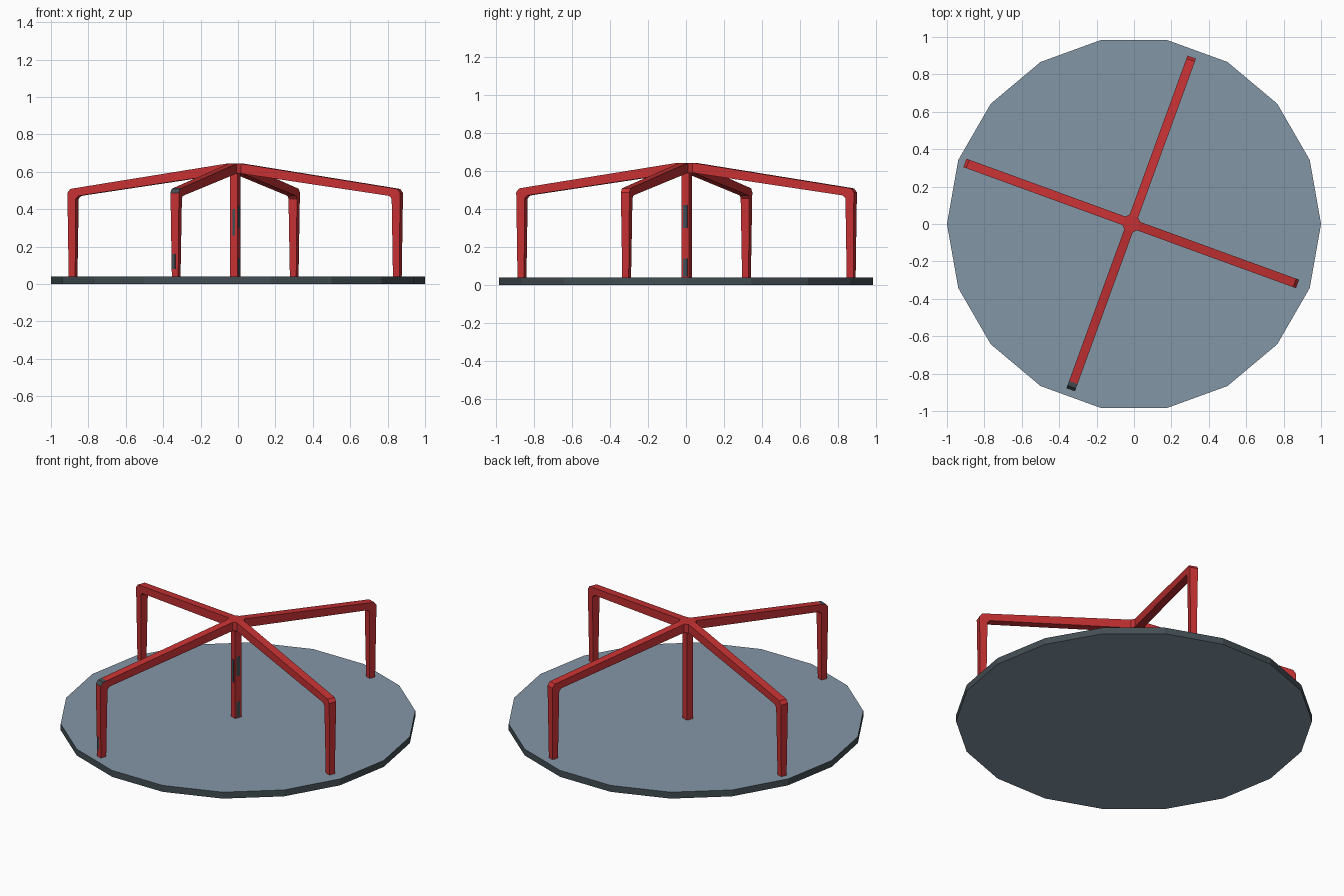
import bpy, bmesh, math
from mathutils import Matrix

if "Cube" in bpy.data.objects:
    bpy.data.objects.remove(bpy.data.objects["Cube"])


def material(name, rgb):
    m = bpy.data.materials.new(name)
    m.diffuse_color = (*rgb, 1)
    m.use_nodes = True
    m.node_tree.nodes["Principled BSDF"].inputs["Base Color"].default_value = m.diffuse_color
    return m


RED = material("red paint", (0.565, 0.031, 0.033))
GREY = material("blue grey deck", (0.227, 0.305, 0.381))
DARK = material("dark grey metal", (0.056, 0.076, 0.088))

# the frame sits slightly off the middle of the deck
OFFSET = Matrix.Translation((-0.015, 0.003, 0))
TURN = math.radians(70)


def finish(name, bm, mats, matrix=Matrix.Identity(4)):
    bmesh.ops.transform(bm, matrix=matrix, verts=bm.verts)
    bmesh.ops.recalc_face_normals(bm, faces=bm.faces)
    me = bpy.data.meshes.new(name)
    bm.to_mesh(me)
    bm.free()
    for m in mats:
        me.materials.append(m)
    ob = bpy.data.objects.new(name, me)
    bpy.context.collection.objects.link(ob)
    return ob


def prism(name, outline, z0, z1, mats, matrix=Matrix.Identity(4), cap_index=0):
    bm = bmesh.new()
    lo = [bm.verts.new((x, y, z0)) for x, y in outline]
    hi = [bm.verts.new((x, y, z1)) for x, y in outline]
    n = len(outline)
    bm.faces.new(lo[::-1]).material_index = cap_index
    bm.faces.new(hi).material_index = cap_index
    for i in range(n):
        j = (i + 1) % n
        bm.faces.new((lo[i], lo[j], hi[j], hi[i]))
    return finish(name, bm, mats, matrix)


def box(x0, x1, y0, y1):
    return [(x0, y0), (x1, y0), (x1, y1), (x0, y1)]


# 18-sided deck with a dark rim
ring = [(math.cos(math.radians(20 * i)), math.sin(math.radians(20 * i))) for i in range(18)]
prism("deck", ring, 0, 0.04, [DARK, GREY], cap_index=1)

# centre post and the hub with chamfered inner corners
place = OFFSET @ Matrix.Rotation(TURN, 4, 'Z')
p = 0.0215
prism("centre_post", box(-p, p, -p, p), 0.04, 0.6, [RED], place)
a, b = 0.042, 0.024
hub = [(a, -b), (a, b), (b, a), (-b, a), (-a, b), (-a, -b), (-b, -a), (b, -a)]
prism("hub", hub, 0.59, 0.643, [RED], place)

# worn paint on the post: thin plates on its right and front faces
for i, (z0, z1) in enumerate([(0.30, 0.42), (0.045, 0.14)]):
    prism(f"post_wear_right_{i + 1}", box(-0.013, 0.012, -p - 0.001, -p + 0.002), z0, z1, [DARK], place)
prism("post_wear_front", box(-p - 0.001, -p + 0.002, -0.008, 0.008), 0.26, 0.40, [DARK], place)

# handrail sections: outer radius and height, inner radius and height, half width
SECTIONS = [
    (0.941, 0.040, 0.904, 0.040, 0.018),
    (0.946, 0.487, 0.899, 0.455, 0.024),
    (0.930, 0.508, 0.886, 0.470, 0.024),
    (0.905, 0.512, 0.870, 0.473, 0.024),
    (0.042, 0.643, 0.042, 0.590, 0.024),
]


def handrail(name, angle, worn):
    bm = bmesh.new()
    loops = []
    for ro, zo, ri, zi, w in SECTIONS:
        loops.append([bm.verts.new(c) for c in
                      ((ro, -w, zo), (ro, w, zo), (ri, w, zi), (ri, -w, zi))])
    for s in range(len(loops) - 1):
        for i in range(4):
            j = (i + 1) % 4
            f = bm.faces.new((loops[s][i], loops[s][j], loops[s + 1][j], loops[s + 1][i]))
            # bare metal on the outer elbow of the worn rail
            if worn and i == 0 and s in (1, 2):
                f.material_index = 1
    bm.faces.new(loops[0])
    bm.faces.new(loops[-1])
    matrix = OFFSET @ Matrix.Rotation(angle, 4, 'Z')
    finish(name, bm, [RED, DARK], matrix)
    if worn:
        prism(name + "_leg_wear", box(0.939, 0.9435, -0.016, 0.002), 0.08, 0.16, [DARK], matrix)


for k in range(4):
    handrail(f"handrail_{k + 1}", TURN + k * math.pi / 2, worn=(k == 2))
